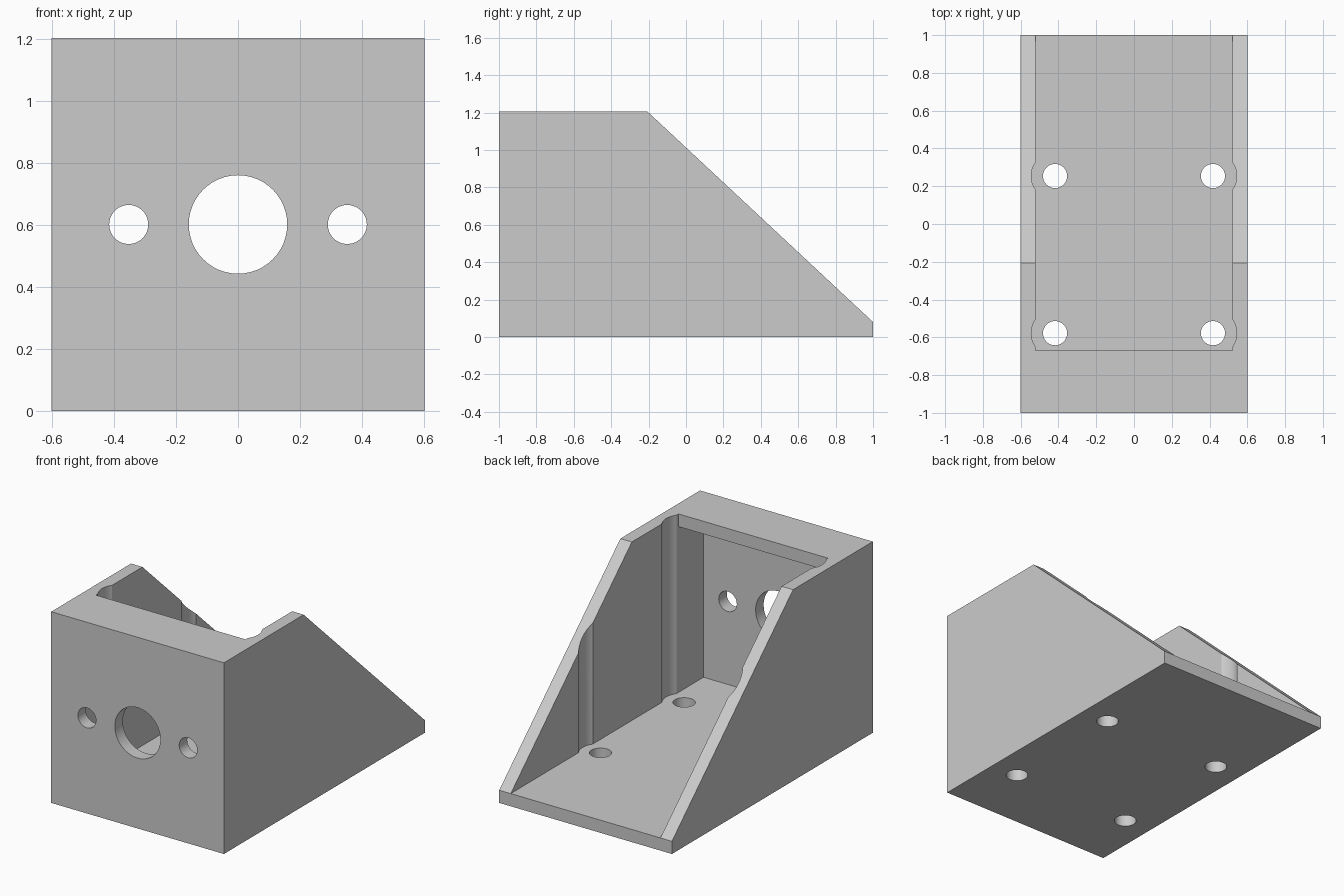
import bpy, bmesh, math
from mathutils import Vector

cube = bpy.data.objects.get("Cube")
if cube:
    bpy.data.objects.remove(cube, do_unlink=True)

HALF_W, HEIGHT, WALL = 0.602, 1.205, 0.08
FLOOR = WALL
INNER = HALF_W - WALL
MID = HEIGHT / 2

grey = bpy.data.materials.new("plain grey")
grey.use_nodes = True
colour = (0.6, 0.6, 0.6, 1)
grey.diffuse_color = colour
grey.node_tree.nodes["Principled BSDF"].inputs["Base Color"].default_value = colour


def prism(name, points, axis, low, high):
    """Extrude a closed 2D profile along an axis from low to high."""
    def place(a, b, t):
        return {"x": (t, a, b), "y": (a, t, b), "z": (a, b, t)}[axis]
    bm = bmesh.new()
    face = bm.faces.new([bm.verts.new(place(a, b, low)) for a, b in points])
    extruded = bmesh.ops.extrude_face_region(bm, geom=[face])["geom"]
    moved = [v for v in extruded if isinstance(v, bmesh.types.BMVert)]
    bmesh.ops.translate(bm, verts=moved, vec=Vector(place(0, 0, high - low)))
    bmesh.ops.recalc_face_normals(bm, faces=bm.faces)
    mesh = bpy.data.meshes.new(name)
    bm.to_mesh(mesh)
    bm.free()
    mesh.materials.append(grey)
    obj = bpy.data.objects.new(name, mesh)
    bpy.context.collection.objects.link(obj)
    return obj


def arc(cx, cy, r, start=0, sweep=2 * math.pi, steps=48, closed=True):
    count = steps if closed else steps + 1
    angles = [start + sweep * i / steps for i in range(count)]
    return [(cx + r * math.cos(a), cy + r * math.sin(a)) for a in angles]


def cut(target, cutter):
    cutter.hide_render = True
    mod = target.modifiers.new("cut", "BOOLEAN")
    mod.operation = "DIFFERENCE"
    mod.solver = "EXACT"
    mod.object = cutter
    bpy.context.view_layer.objects.active = target
    bpy.ops.object.modifier_apply(modifier=mod.name)
    bpy.data.objects.remove(cutter, do_unlink=True)


# Outer body with sloping sides
bracket = prism("motor_bracket",
                [(-1, 0), (1, 0), (1, FLOOR), (-0.206, HEIGHT), (-1, HEIGHT)],
                "x", -HALF_W, HALF_W)

# Inner cavity, reaching forward under the top lip
cut(bracket, prism("cavity_cutter",
                   [(WALL - 1, FLOOR), (1.2, FLOOR), (1.2, 1.5), (-0.67, 1.5),
                    (-0.67, HEIGHT - WALL), (WALL - 1, HEIGHT - WALL)],
                   "x", -INNER, INNER))

# Floor screw holes with tool clearance grooves in the side walls
HOLE_X, GROOVE_R = 0.418, 0.126
spread = math.acos((0.51 - HOLE_X) / GROOVE_R)
for side in (-1, 1):
    for y in (-0.578, 0.254):
        facing = 0 if side > 0 else math.pi
        groove = arc(side * HOLE_X, y, GROOVE_R, facing - spread,
                     2 * spread, 16, closed=False)
        cut(bracket, prism("groove_cutter", groove, "z", FLOOR, 1.5))
        cut(bracket, prism("screw_hole_cutter", arc(side * HOLE_X, y, 0.064),
                           "z", -0.1, 0.2))

# Front wall shaft hole and its two screw holes
for x, r in ((0, 0.159), (-0.353, 0.063), (0.353, 0.063)):
    cut(bracket, prism("front_hole_cutter", arc(x, MID, r), "y", -1.1, -0.8))

# Smooth round surfaces, keep edges crisp
bpy.ops.object.select_all(action="DESELECT")
bracket.select_set(True)
bpy.context.view_layer.objects.active = bracket
bpy.ops.object.shade_smooth_by_angle(angle=math.radians(25))
